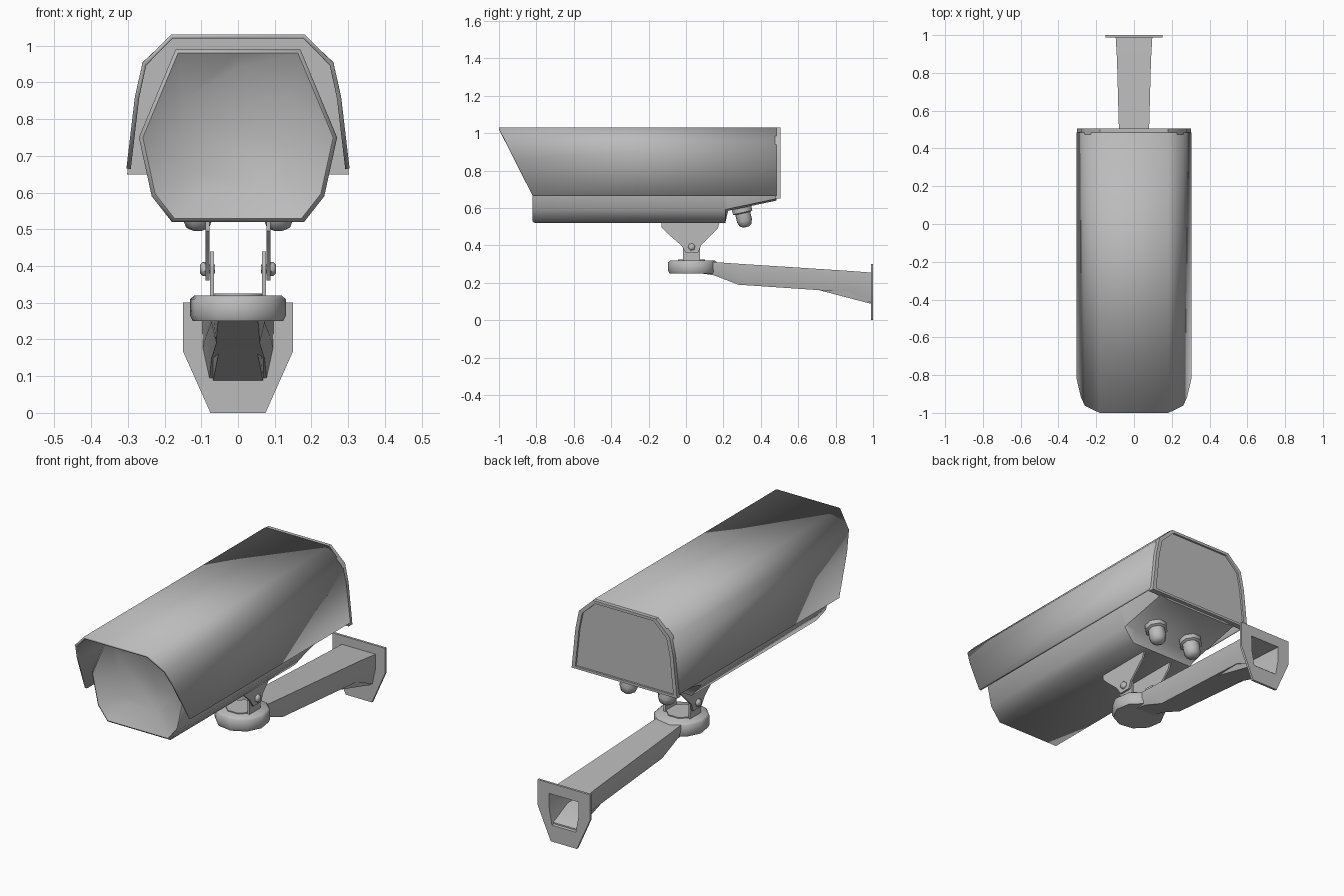
import bpy, bmesh, math
from mathutils import Vector

cube = bpy.data.objects.get("Cube")
if cube:
    bpy.data.objects.remove(cube, do_unlink=True)

grey = bpy.data.materials.new("painted grey metal")
grey.use_nodes = True
grey.diffuse_color = (0.5, 0.5, 0.5, 1)
grey.node_tree.nodes["Principled BSDF"].inputs["Base Color"].default_value = (0.5, 0.5, 0.5, 1)


def finish(name, bm, angle=50):
    """Turn a bmesh into a shaded, coloured object."""
    bmesh.ops.recalc_face_normals(bm, faces=bm.faces)
    mesh = bpy.data.meshes.new(name)
    bm.to_mesh(mesh)
    bm.free()
    mesh.materials.append(grey)
    obj = bpy.data.objects.new(name, mesh)
    bpy.context.collection.objects.link(obj)
    bpy.ops.object.select_all(action='DESELECT')
    obj.select_set(True)
    bpy.context.view_layer.objects.active = obj
    bpy.ops.object.shade_smooth_by_angle(angle=math.radians(angle))
    return obj


def mirrored(half):
    """Complete an (x, z) half profile that runs from top to bottom."""
    return half + [(-x, z) for x, z in reversed(half) if x > 0]


def ring(half, y):
    return [(x, y, z) for x, z in mirrored(half)]


def loft(name, rings, closed=True, angle=50):
    """Skin equal-length rings; closed rings also get end caps."""
    bm = bmesh.new()
    rows = [[bm.verts.new(p) for p in r] for r in rings]
    n = len(rows[0])
    for a, b in zip(rows, rows[1:]):
        for i in range(n if closed else n - 1):
            j = (i + 1) % n
            bm.faces.new((a[i], a[j], b[j], b[i]))
    if closed:
        bm.faces.new(rows[0])
        bm.faces.new(rows[-1])
    return finish(name, bm, angle)


def lathe(name, base, axis, profile, sides, angle=50):
    """Turn (radius, distance) pairs about an axis."""
    base, axis = Vector(base), Vector(axis).normalized()
    u = axis.orthogonal().normalized()
    v = axis.cross(u)
    turns = [2 * math.pi * (i + 0.5) / sides for i in range(sides)]
    return loft(name, [[base + axis * d + (u * math.cos(t) + v * math.sin(t)) * r
                        for t in turns] for r, d in profile], angle=angle)


def side_plate(name, outline, x, thick):
    return loft(name, [[(x + s * thick / 2, y, z) for y, z in outline] for s in (-1, 1)], angle=30)


# Housing with a recessed front window and a raised, sloping tail
body = [(0, 0.99), (0.17, 0.99), (0.27, 0.75), (0.235, 0.59), (0.18, 0.52)]
rim = [(x * 0.96, 0.755 + (z - 0.755) * 0.96) for x, z in body]
glass = [(0, 0.94), (0.15, 0.85), (0.155, 0.72), (0.12, 0.655), (0.07, 0.615)]


def raised(floor):
    return [(x, max(z, floor + 0.01 * (x > 0.2))) for x, z in body]


loft("housing", [ring(glass, -0.76), ring(rim, -0.82), ring(body, -0.81),
                 ring(body, 0.21), ring(raised(0.585), 0.225), ring(raised(0.64), 0.485)], angle=60)

# Sun hood: bent sheet with a raked front edge
hood = [(0.18, 1.025), (0.255, 0.95), (0.275, 0.86), (0.298, 0.665)]
section = list(reversed(hood)) + [(-x, z) for x, z in hood]
front = [(x, -1 + (1.025 - z) * 0.5, z) for x, z in section]
back = [(x, 0.485, z) for x, z in section]
sheet = loft("sun_hood", [front, back], closed=False, angle=60)
solid = sheet.modifiers.new("thickness", 'SOLIDIFY')
solid.thickness = 0.012
solid.offset = 0

# Rear cover with a shallow dished panel
cover = [(0.18, 1.03), (0.26, 0.955), (0.28, 0.86), (0.302, 0.65)]
panel = [(x * 0.93, 0.83 + (z - 0.83) * 0.93) for x, z in cover]
loft("rear_cover", [ring(cover, 0.475), ring(cover, 0.505), ring(panel, 0.505),
                    ring(panel, 0.495)], angle=40)

# Cable glands under the tail
for side, label in ((1, "left"), (-1, "right")):
    lathe(label + "_cable_gland", (side * 0.11, 0.295, 0.61), (0.0, 0.22, -0.97),
          [(0.057, 0), (0.057, 0.035), (0.044, 0.04), (0.044, 0.08), (0.034, 0.105), (0.015, 0.115)], 8)

# Swivel bracket: upper cheeks, lower ears and pivot bolts
cheek = [(-0.13, 0.525), (0.18, 0.525), (0.17, 0.49), (0.08, 0.4), (0.065, 0.36),
         (0.0, 0.36), (-0.025, 0.4), (-0.10, 0.465), (-0.13, 0.495)]
ear = [(-0.015, 0.31), (0.075, 0.31), (0.075, 0.4), (0.055, 0.44), (0.01, 0.44), (-0.015, 0.4)]
for side, label in ((1, "left"), (-1, "right")):
    side_plate(label + "_bracket_cheek", cheek, side * 0.083, 0.01)
    side_plate(label + "_bracket_ear", ear, side * 0.071, 0.01)
    lathe(label + "_pivot_bolt", (side * 0.062, 0.03, 0.392), (side, 0, 0),
          [(0.013, 0), (0.013, 0.026), (0.02, 0.026), (0.02, 0.034), (0.012, 0.042)], 6)
lathe("bracket_base", (0, 0.03, 0.305), (0, 0, 1), [(0.078, 0), (0.078, 0.02)], 8)

# Round pad at the end of the arm
lathe("arm_pad", (0, 0.035, 0.25), (0, 0, 1), [(0.125, 0), (0.132, 0.015), (0.132, 0.06), (0.12, 0.07)], 10)


def arm_section(y, width, top, bottom):
    return ring([(width, top), (width * 0.98, (top + bottom) / 2), (width * 0.8, bottom)], y)


# Wall arm, flaring into a wall plate with a hollow back
plate = [(0.15, 0.30), (0.15, 0.168), (0.075, 0.0)]
loft("wall_arm", [arm_section(0.6, 0.06, 0.25, 0.19), arm_section(1.0, 0.085, 0.245, 0.085),
                  ring(plate, 1.0), ring(plate, 0.988),
                  arm_section(0.988, 0.097, 0.255, 0.095), arm_section(0.87, 0.09, 0.264, 0.15),
                  arm_section(0.28, 0.074, 0.302, 0.19), arm_section(0.15, 0.07, 0.311, 0.24),
                  arm_section(0.05, 0.065, 0.315, 0.255)])
